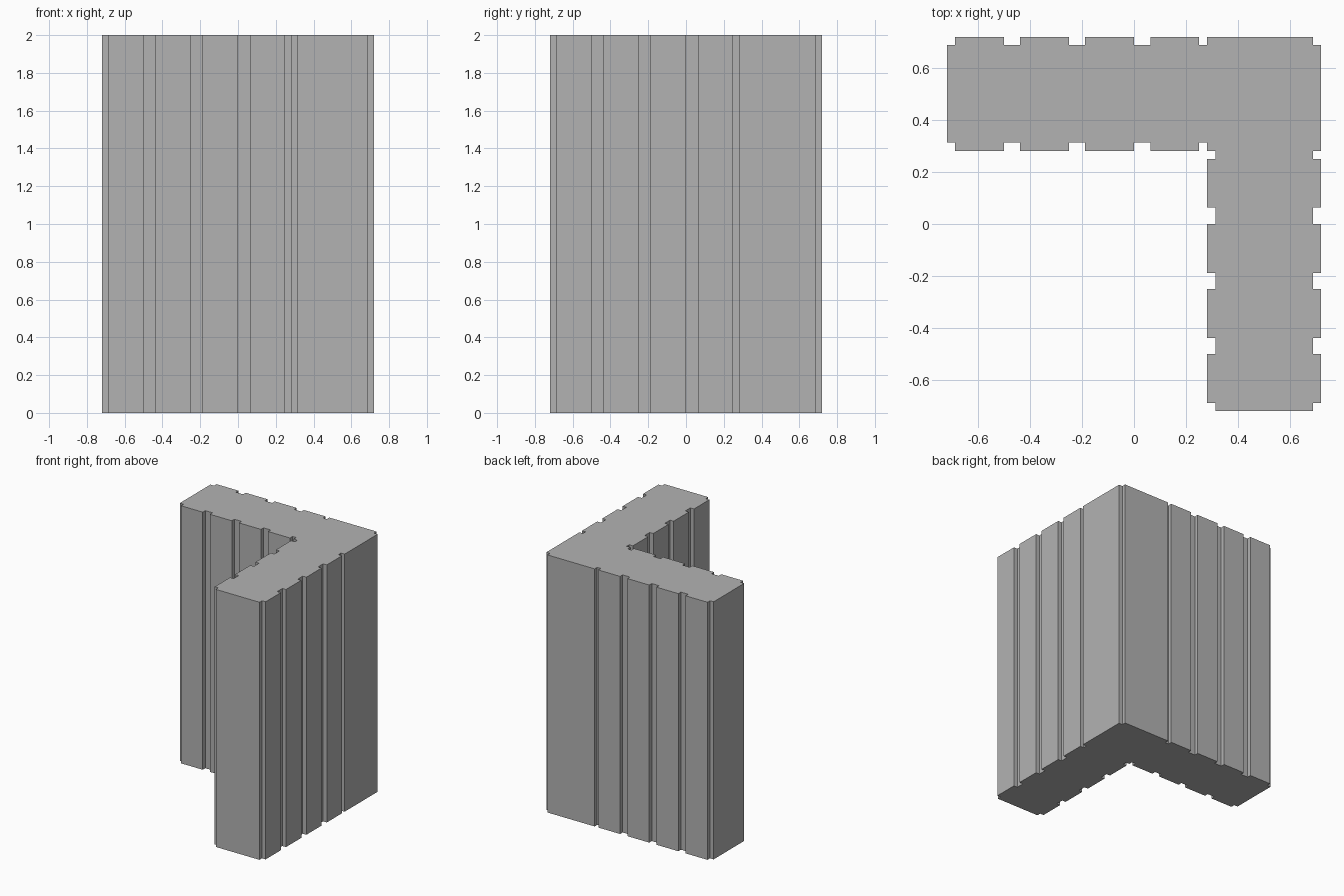
import bpy
import bmesh

cube = bpy.data.objects.get("Cube")
if cube:
    bpy.data.objects.remove(cube)

U = 1 / 32                      # relief depth of the raised panels
HEIGHT = 2.0
OUT, INN = 23 * U, 9 * U        # outer and inner wall planes
PANELS = [(2, 8), (-6, 0), (-14, -8), (-22, -16)]   # panel spans along a wing

# Half of the L outline: inner corner post, inner panels, wing end
half = [(INN, INN), (INN, INN + U)]
for low, high in PANELS:
    half += [(high * U, INN + U), (high * U, INN),
             (low * U, INN), (low * U, INN + U)]
half += [(-OUT, INN + U), (-OUT, OUT - U)]

# Outer panels, back toward the notched outer corner
for low, high in reversed(PANELS):
    half += [(low * U, OUT - U), (low * U, OUT),
             (high * U, OUT), (high * U, OUT - U)]
half += [(INN, OUT - U), (INN, OUT), (OUT - U, OUT), (OUT - U, OUT - U)]

# Mirror across the diagonal to get the second wing
outline = half + [(y, x) for x, y in reversed(half[1:-1])]

# Extrude the outline into the wall
bm = bmesh.new()
base = bm.faces.new([bm.verts.new((x, y, 0)) for x, y in outline])
extruded = bmesh.ops.extrude_face_region(bm, geom=[base], use_keep_orig=True)
top_verts = [g for g in extruded["geom"] if isinstance(g, bmesh.types.BMVert)]
bmesh.ops.translate(bm, verts=top_verts, vec=(0, 0, HEIGHT))
bmesh.ops.recalc_face_normals(bm, faces=bm.faces)
mesh = bpy.data.meshes.new("corner_wall")
bm.to_mesh(mesh)
bm.free()

# Plain grey
grey = bpy.data.materials.new("plain grey")
grey.use_nodes = True
colour = (0.45, 0.45, 0.45, 1)
grey.diffuse_color = colour
grey.node_tree.nodes["Principled BSDF"].inputs["Base Color"].default_value = colour
mesh.materials.append(grey)

wall = bpy.data.objects.new("corner_wall", mesh)
bpy.context.collection.objects.link(wall)
